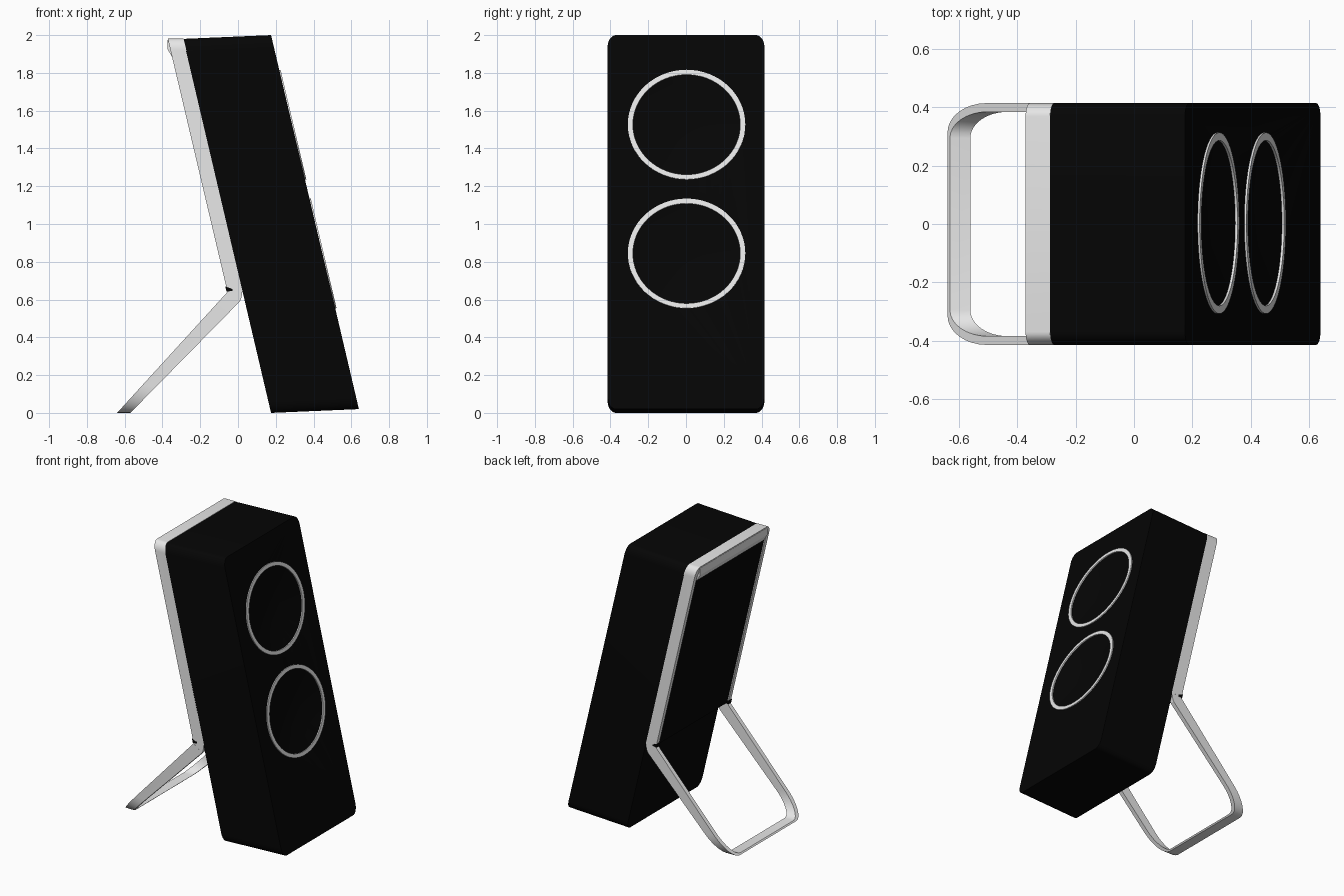
import bpy, bmesh, math
from mathutils import Vector as V

old = bpy.data.objects.get("Cube")
if old:
    bpy.data.objects.remove(old, do_unlink=True)


def material(name, value):
    m = bpy.data.materials.new(name)
    m.use_nodes = True
    colour = (value, value, value, 1)
    m.diffuse_color = colour
    m.node_tree.nodes["Principled BSDF"].inputs["Base Color"].default_value = colour
    return m


black = material("matte black", 0.0015)
silver = material("light silver", 0.8)


def loft(name, loops, mat, closed=False):
    """Skin a row of equal loops, capping the ends unless closed."""
    bm = bmesh.new()
    rows = [[bm.verts.new(p) for p in loop] for loop in loops]
    pairs = list(zip(rows, rows[1:])) + ([(rows[-1], rows[0])] if closed else [])
    for a, b in pairs:
        for i in range(len(a)):
            j = (i + 1) % len(a)
            bm.faces.new((a[i], a[j], b[j], b[i]))
    if not closed:
        bm.faces.new(rows[0])
        bm.faces.new(rows[-1])
    bmesh.ops.recalc_face_normals(bm, faces=bm.faces)
    mesh = bpy.data.meshes.new(name)
    bm.to_mesh(mesh)
    bm.free()
    mesh.materials.append(mat)
    ob = bpy.data.objects.new(name, mesh)
    bpy.context.collection.objects.link(ob)
    return ob


def smooth(ob):
    bpy.ops.object.select_all(action="DESELECT")
    ob.select_set(True)
    bpy.context.view_layer.objects.active = ob
    bpy.ops.object.shade_smooth_by_angle(angle=math.radians(35))


def arc(cy, cs, ry, rs, start, sweep=90, steps=8):
    angles = [math.radians(start + sweep * i / steps) for i in range(steps + 1)]
    return [(cy + ry * math.cos(a), cs + rs * math.sin(a)) for a in angles]


# Leaning cabinet: rounded panel swept from back to front
HALF = 0.415
base, top = V((0.175, 0, 0)), V((-0.29, 0, 1.98))
lean = top - base
up = lean.normalized()
height, ry, rs = lean.length, 0.045, 0.065
panel = []
for y, s, start in ((1, 1, 0), (-1, 1, 90), (-1, 0, 180), (1, 0, 270)):
    panel += arc(y * (HALF - ry), s * height + (rs if s == 0 else -rs), ry, rs, start)
back = [base + up * s + V((0, y, 0)) for y, s in panel]
depth = V((0.465, 0, 0.02))
body = loft("cabinet", [back, [p + depth for p in back]], black)

# Driver cones and trim rings on the sloping front
normal = V((up.z, 0, -up.x))
for name, z in (("upper", 1.525), ("lower", 0.843)):
    start = base + depth
    centre = start + up * ((z - start.z) / up.z) + V((0, 0.003, 0))

    def circle(ry, rs, out):
        pts = arc(0, 0, ry, rs, 0, 360, 64)[:-1]
        return [centre + up * s + V((0, y, 0)) + normal * out for y, s in pts]

    cutter = loft(name + "_cone_cutter", [circle(0.29, 0.278, 0.03),
                  circle(0.29, 0.278, 0), circle(0.1, 0.1, -0.035)], black)
    cutter.hide_render = True
    cut = body.modifiers.new("cone", "BOOLEAN")
    cut.object, cut.solver = cutter, "EXACT"
    bpy.context.view_layer.objects.active = body
    bpy.ops.object.modifier_apply(modifier=cut.name)
    bpy.data.objects.remove(cutter, do_unlink=True)
    ring = loft(name + "_trim_ring", [circle(0.311, 0.298, -0.005), circle(0.311, 0.298, 0.007),
                circle(0.284, 0.272, 0.007), circle(0.284, 0.272, -0.005)], silver, closed=True)
    smooth(ring)
smooth(body)


def u_bracket(name, root, tip, root_sweep, tip_sweep, ry, rs, wall):
    """U-shaped band from root to tip, given width by the sweep vectors."""
    axis = tip - root
    length = axis.length
    axis.normalize()

    def outline(half, end, a, b):
        side = [(half, 0)] + arc(half - a, end - b, a, b, 0)
        return side + [(-y, s) for y, s in reversed(side)]

    sections = []
    for pair in zip(outline(HALF, length, ry, rs),
                    outline(HALF - 0.03, length - wall, ry - 0.01, rs - 0.01)):
        o, i = [root + axis * s + V((0, y, 0)) for y, s in pair]
        ow, iw = [root_sweep.lerp(tip_sweep, s / length) for y, s in pair]
        sections.append([o, o + ow, i + iw, i])
    smooth(loft(name, sections, silver))


def plate(name, profile, y0, y1, mat):
    loft(name, [[V((x, y, z)) for x, z in profile] for y in (y0, y1)], mat)


# Upper back frame and folding stand
frame_width = V((0.084, 0, 0))
u_bracket("back_frame", V((-0.058, 0, 0.65)), V((-0.372, 0, 1.982)),
          frame_width, frame_width, 0.045, 0.065, 0.03)
u_bracket("folding_stand", V((-0.056, 0, 0.64)), V((-0.64, 0, 0)),
          V((0.066, 0, -0.05)), V((0.07, 0, 0)), 0.1, 0.2, 0.012)

# Dark panel filling the frame, and the grip lip along its top
plate("back_panel", [(-0.05, 0.65), (0.03, 0.65), (-0.28, 1.96), (-0.359, 1.96)],
      -0.386, 0.386, black)
plate("grip_lip", [(-0.372, 1.975), (-0.373, 1.925), (-0.346, 1.88), (-0.32, 1.88),
      (-0.32, 1.975)], -0.375, 0.375, silver)

# Bent knuckles and dark hinge gaps on both sides
for label, side in (("left", 1), ("right", -1)):
    plate(label + "_knuckle", [(-0.058, 0.65), (0.024, 0.65), (0.018, 0.61),
          (0.01, 0.59), (-0.056, 0.64)], side * 0.386, side * 0.4145, silver)
    plate(label + "_hinge_gap", [(-0.061, 0.642), (-0.03, 0.646), (-0.03, 0.656),
          (-0.068, 0.67)], side * 0.384, side * 0.416, black)
